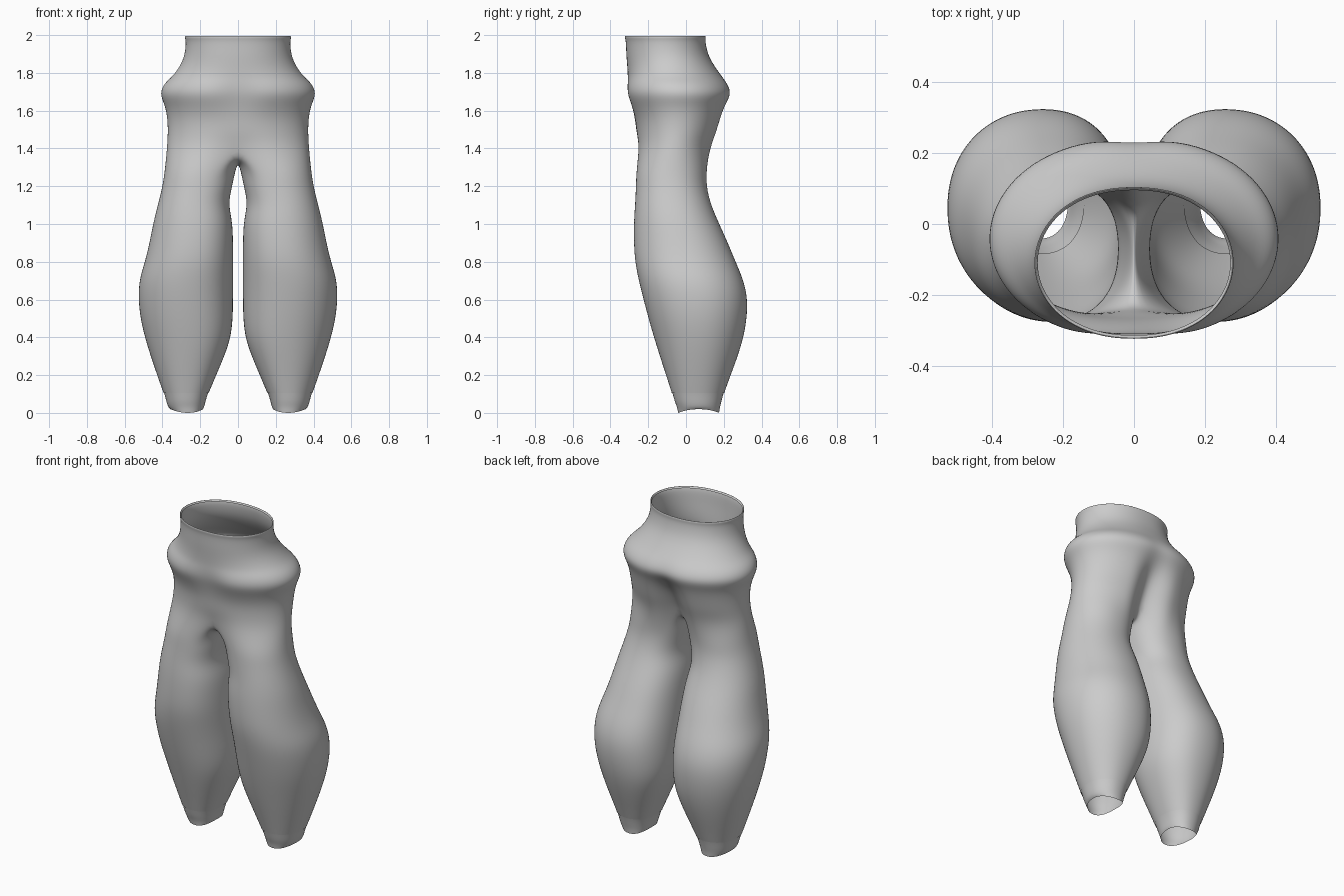
import bpy, bmesh, math

if "Cube" in bpy.data.objects:
    bpy.data.objects.remove(bpy.data.objects["Cube"])

OUTER, BRIDGE = 20, 8            # segments round the half torso, inner crotch points
SIDES = OUTER + 1 + BRIDGE       # points round each leg

fabric = bpy.data.materials.new("grey fabric")
fabric.diffuse_color = (0.6, 0.6, 0.6, 1)
fabric.use_nodes = True
fabric.node_tree.nodes["Principled BSDF"].inputs["Base Color"].default_value = fabric.diffuse_color

# height, half width, front y, back y, front centre dip, back centre dip
torso = [
    (1.985, 0.272, -0.314, 0.096, 0, 0),
    (2.0, 0.279, -0.323, 0.103, 0, 0),
    (1.985, 0.283, -0.325, 0.106, 0, 0),
    (1.97, 0.276, -0.319, 0.102, 0, 0),
    (1.90, 0.281, -0.317, 0.115, 0, 0),
    (1.84, 0.304, -0.312, 0.148, 0, 0),
    (1.78, 0.348, -0.312, 0.192, 0.004, 0),
    (1.745, 0.392, -0.322, 0.224, 0.014, 0.008),
    (1.69, 0.417, -0.331, 0.252, 0.028, 0.015),
    (1.63, 0.388, -0.302, 0.220, 0.016, 0.035),
    (1.56, 0.374, -0.274, 0.198, 0.004, 0.075),
    (1.48, 0.372, -0.266, 0.175, 0.004, 0.10),
    (1.40, 0.377, -0.266, 0.143, 0.025, 0.11),
]

# height, inner x, outer x, front y, back y
leg = [
    (1.28, 0.014, 0.389, -0.264, 0.110),
    (1.20, 0.030, 0.401, -0.266, 0.109),
    (1.11, 0.051, 0.423, -0.270, 0.13),
    (1.02, 0.030, 0.447, -0.277, 0.168),
    (0.92, 0.025, 0.466, -0.278, 0.215),
    (0.81, 0.025, 0.491, -0.273, 0.26),
    (0.71, 0.025, 0.524, -0.254, 0.304),
    (0.61, 0.025, 0.530, -0.229, 0.328),
    (0.50, 0.026, 0.519, -0.200, 0.324),
    (0.39, 0.038, 0.492, -0.168, 0.304),
    (0.28, 0.080, 0.457, -0.133, 0.268),
    (0.18, 0.123, 0.422, -0.100, 0.230),
    (0.105, 0.155, 0.395, -0.076, 0.203),
]
cuff = [
    (0.15, 0.139, 0.407, -0.086, 0.215),
    (0.10, 0.160, 0.390, -0.071, 0.198),
    (0.06, 0.172, 0.380, -0.060, 0.188),
    (0.03, 0.179, 0.370, -0.048, 0.180),
    (0.0, 0.185, 0.358, -0.042, 0.176),
]


def power(v, p):
    return math.copysign(abs(v) ** p, v)


def torso_ring(bm, z, w, yf, yb, dip_f, dip_b):
    """Half ring from front centre, round the side, to back centre."""
    ring = []
    for j in range(OUTER + 1):
        t = -math.pi / 2 + math.pi * j / OUTER
        x = 0.0 if j in (0, OUTER) else w * math.cos(t) ** 0.9
        y = (yf + yb) / 2 + (yb - yf) / 2 * math.sin(t)
        if t < 0:
            y += dip_f * math.exp(-(x / 0.11) ** 2)
        else:
            y -= dip_b * math.exp(-(x / 0.065) ** 2)
        ring.append(bm.verts.new((x, y, z)))
    return ring


def leg_ring(bm, z, x0, x1, yf, yb, wave=0.0):
    """Closed rounded ring; its first point is at the inner front."""
    ring = []
    for j in range(SIDES):
        t = math.radians(-120) + 2 * math.pi * j / SIDES
        c, s = power(math.cos(t), 0.92), power(math.sin(t), 0.92)
        # front and back fullness sits a little towards the inside
        x = (x0 + x1) / 2 + (x1 - x0) / 2 * (c - 0.07 * s * s)
        y = (yf + yb) / 2 + (yb - yf) / 2 * s
        ring.append(bm.verts.new((x, y, z + wave * math.cos(t) ** 2)))
    return ring


def bridge(bm, upper, lower, closed):
    n = len(upper)
    for j in range(n if closed else n - 1):
        k = (j + 1) % n
        bm.faces.new((upper[j], lower[j], lower[k], upper[k]))


def finish(bm, name):
    mesh = bpy.data.meshes.new(name)
    bm.to_mesh(mesh)
    bm.free()
    mesh.materials.append(fabric)
    for p in mesh.polygons:
        p.use_smooth = True
    ob = bpy.data.objects.new(name, mesh)
    bpy.context.collection.objects.link(ob)
    mirror = ob.modifiers.new("mirror", 'MIRROR')
    mirror.merge_threshold = 0.0005
    sub = ob.modifiers.new("smooth", 'SUBSURF')
    sub.levels = sub.render_levels = 2


# Trousers: waist and hips, splitting at the crotch into two legs
bm = bmesh.new()
rings = [torso_ring(bm, *row) for row in torso]
for a, b in zip(rings, rings[1:]):
    bridge(bm, a, b, False)
front, back = rings[-1][0].co, rings[-1][-1].co
crotch = []
for i in range(1, BRIDGE + 1):
    f = i / (BRIDGE + 1)
    p = back.lerp(front, f)
    p.z -= 0.075 * math.sin(math.pi * f) ** 0.7
    crotch.append(bm.verts.new(p))
rings = [rings[-1] + crotch] + [leg_ring(bm, *row) for row in leg]
for a, b in zip(rings, rings[1:]):
    bridge(bm, a, b, True)
finish(bm, "trousers")

# Ankle cuffs: short open tubes tucked inside the leg hems
bm = bmesh.new()
rings = [leg_ring(bm, *row, wave=0.02 * (i == len(cuff) - 1))
         for i, row in enumerate(cuff)]
for a, b in zip(rings, rings[1:]):
    bridge(bm, a, b, True)
finish(bm, "ankle_cuffs")
